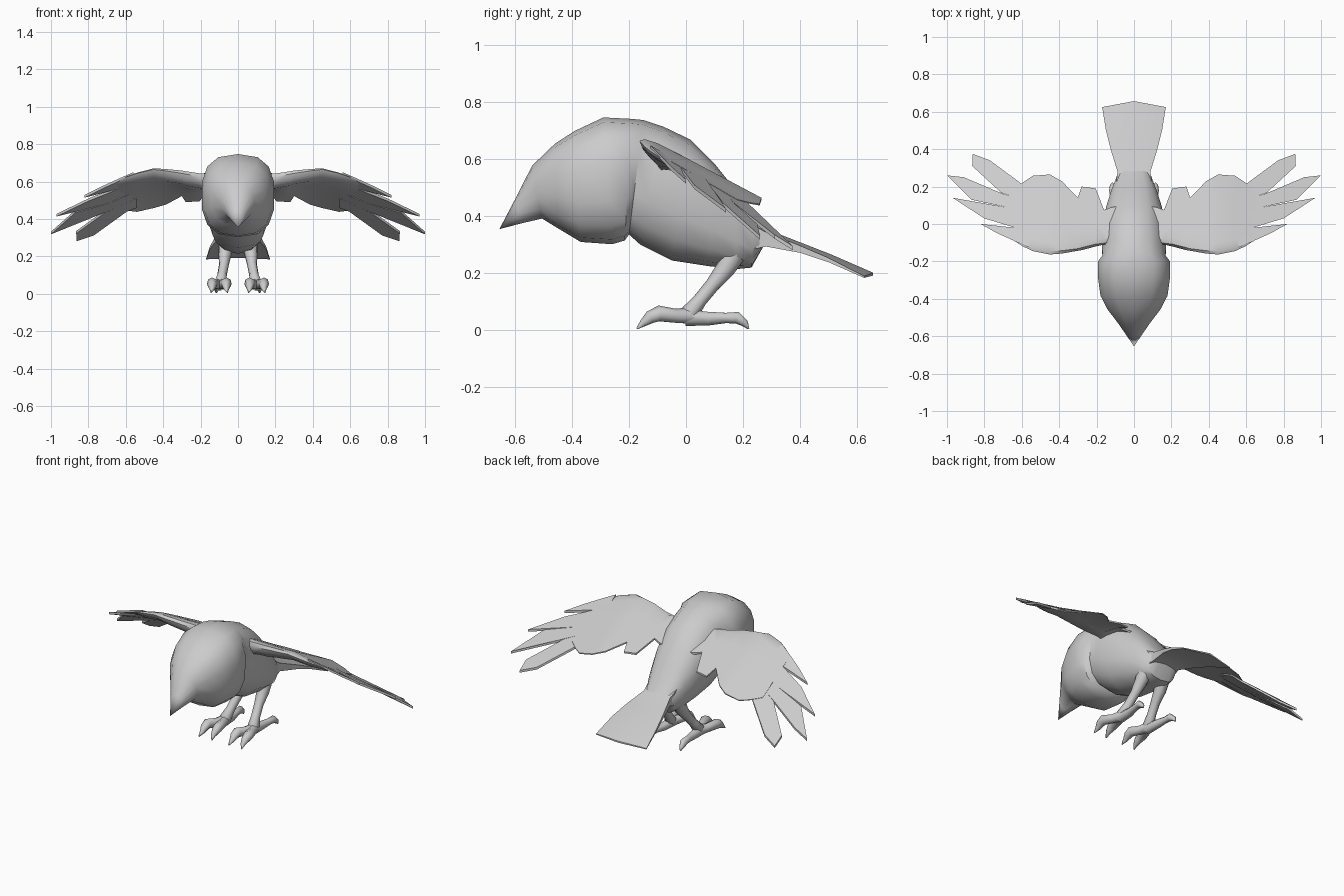
import bpy, bmesh, math
from mathutils import Vector

if "Cube" in bpy.data.objects:
    bpy.data.objects.remove(bpy.data.objects["Cube"])


def finish(name, bm, angle, mirror):
    bmesh.ops.recalc_face_normals(bm, faces=bm.faces)
    me = bpy.data.meshes.new(name)
    bm.to_mesh(me)
    bm.free()
    ob = bpy.data.objects.new(name, me)
    bpy.context.collection.objects.link(ob)
    if mirror:
        mod = ob.modifiers.new("Mirror", 'MIRROR')
        mod.use_mirror_merge = False
    bpy.ops.object.select_all(action='DESELECT')
    ob.select_set(True)
    bpy.context.view_layer.objects.active = ob
    bpy.ops.object.shade_smooth_by_angle(angle=math.radians(angle))
    return ob


def loft(name, rings, tip=None, angle=40, mirror=False):
    """Skin a list of equal-length point rings, capped or brought to a tip."""
    bm = bmesh.new()
    vs = [[bm.verts.new(p) for p in r] for r in rings]
    n = len(vs[0])
    for a, b in zip(vs, vs[1:]):
        for i in range(n):
            j = (i + 1) % n
            bm.faces.new((a[i], a[j], b[j], b[i]))
    bm.faces.new(vs[-1])
    if tip:
        t = bm.verts.new(tip)
        for i in range(n):
            bm.faces.new((vs[0][i], vs[0][(i + 1) % n], t))
    else:
        bm.faces.new(vs[0])
    return finish(name, bm, angle, mirror)


def oval(yt, zt, yb, zb, hw, e=0.9, n=14):
    """Tilted cross-section given by its top point, bottom point, half width and squareness."""
    pts = []
    for i in range(n):
        a = 2 * math.pi * i / n
        s, c = math.sin(a), math.cos(a)
        x = hw * math.copysign(abs(s) ** e, s)
        k = (1 + math.copysign(abs(c) ** e, c)) / 2
        pts.append((x, yb + (yt - yb) * k, zb + (zt - zb) * k))
    return pts


def tube(name, path, sides=7):
    """Tapered limb through (x, y, z, radius) points, mirrored."""
    ps = [Vector(p[:3]) for p in path]
    rings = []
    for i, p in enumerate(ps):
        d = (ps[min(i + 1, len(ps) - 1)] - ps[max(i - 1, 0)]).normalized()
        u = d.cross(Vector((1, 0, 0))).normalized()
        v = d.cross(u)
        r = path[i][3]
        rings.append([p + r * (u * math.cos(2 * math.pi * k / sides) + v * math.sin(2 * math.pi * k / sides))
                      for k in range(sides)])
    return loft(name, rings, angle=65, mirror=True)


# Beak, head and body in one skin, pinched at the neck
body = [(-.60, .46, -.575, .376, .045, 1), (-.54, .578, -.505, .392, .09, .95), (-.46, .655, -.45, .358, .145, .85),
        (-.39, .70, -.37, .31, .183, .78), (-.29, .747, -.26, .302, .197, .75), (-.19, .742, -.215, .315, .195, .77),
        (-.15, .738, -.20, .336, .172, .8), (-.08, .715, -.16, .30, .175, .85), (.014, .67, -.05, .245, .170, .88),
        (.1, .585, .08, .225, .152, .85), (.18, .485, .18, .215, .124, .8), (.235, .41, .23, .22, .102, .75),
        (.29, .345, .272, .295, .085, .8)]
loft("body", [oval(*s) for s in body], tip=(0, -.655, .355))

# Tail: flat fan with a slightly pointed end
tail = []
for y, z, hw, th, sweep in [(.18, .41, .10, .13, 0), (.28, .352, .088, .05, 0), (.40, .305, .125, .025, .0),
                            (.50, .262, .15, .015, .01), (.625, .198, .17, .006, .032)]:
    tail.append([(-hw, y, z - .008), (0, y + sweep, z + .004), (hw, y, z - .008),
                 (hw, y, z - .008 - th), (0, y + sweep, z - th), (-hw, y, z - .008 - th)])
loft("tail", tail, angle=35)


# Wing height over the plan view: level to the elbow, drooping toward the back and tip
def wing_z(x, y):
    k = min(max((x - .45) / .35, 0), 1)
    lead = .685 - .062 * k - .7 * max(x - .95, 0)
    return lead - (.53 + .09 * k) * (y + .15)


# Wing panel: airfoil sections (x, leading y, trailing y, thickness)
stations = [(.05, -.09, .10, .09), (.12, -.10, .09, .09), (.16, -.11, .075, .09), (.205, -.12, .19, .085),
            (.28, -.14, .20, .08),
            (.30, -.143, .14, .075), (.385, -.158, .228, .065), (.45, -.163, .265, .055), (.54, -.145, .258, .045),
            (.59, -.122, .225, .035), (.645, -.088, .18, .02)]
chord = [(0, .5), (.04, .22), (.15, .03), (.4, .0), (1, .0), (1, .12), (.7, .22), (.35, .65), (.12, 1), (.02, .8)]
rings = []
for x, y0, y1, th in stations:
    ring = []
    for t, d in chord:
        y = y0 + (y1 - y0) * t
        ring.append((x, y, wing_z(x, y) - d * th))
    rings.append(ring)
loft("wing", rings, mirror=True)

# Flight feathers: thin blades at the wing tip, drawn in plan view
feathers = [
    [(.56, -.125), (.64, -.09), (.73, -.05), (.82, 0), (.635, -.02), (.56, -.02)],
    [(.56, -.04), (.635, -.02), (.80, .03), (.97, .14), (.684, .09), (.56, .06)],
    [(.56, .05), (.684, .09), (.87, .13), (1.0, .26), (.91, .25), (.71, .165), (.56, .12)],
    [(.54, .11), (.71, .167), (.865, .31), (.862, .375), (.77, .34), (.594, .21), (.54, .2)]]
for i, outline in enumerate(feathers):
    top = [(x, y, wing_z(x, y) - .002) for x, y in outline]
    low = [(x, y, z - .014) for x, y, z in top]
    loft("feather_%d" % (i + 1), [top, low], angle=30, mirror=True)

# Legs, front toes and back toe
tube("leg", [(.062, .17, .27, .045), (.07, .14, .215, .036), (.075, .095, .16, .027),
             (.085, .05, .105, .026), (.095, .015, .06, .034), (.097, .0, .035, .022)])
for name, x in [("inner_toe", .062), ("outer_toe", .138)]:
    tube(name, [(.097, .02, .05, .03), ((x + .097) / 2, -.04, .05, .026), (x, -.095, .058, .029),
                (x, -.125, .045, .024), (x, -.15, .025, .014), (x + (x - .097) * .15, -.172, .006, .003)])
tube("back_toe", [(.097, .0, .045, .03), (.10, .08, .042, .025), (.108, .14, .044, .019),
                  (.112, .18, .045, .022), (.115, .207, .025, .014), (.116, .22, .005, .003)])
